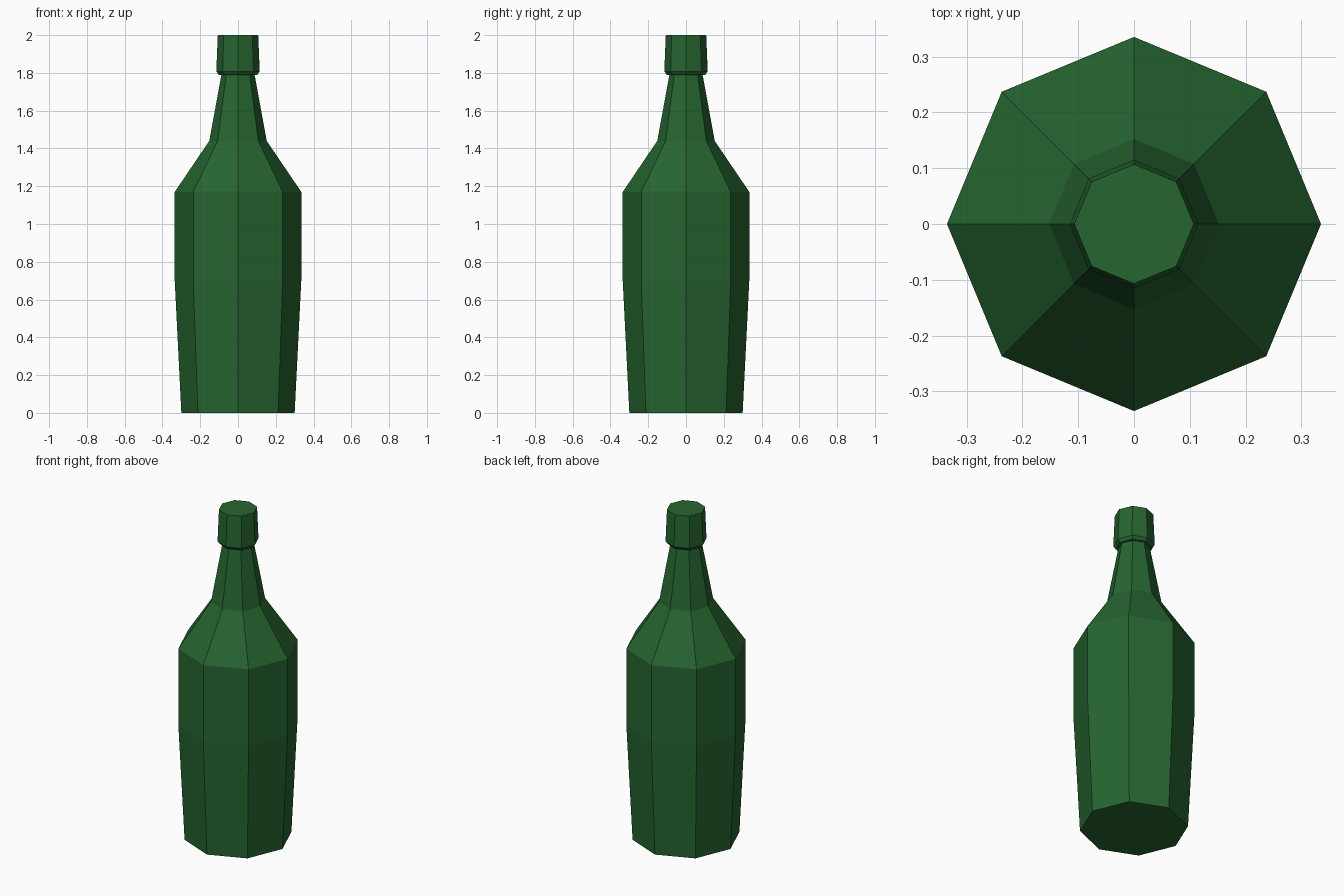
import bpy, bmesh, math

if "Cube" in bpy.data.objects:
    bpy.data.objects.remove(bpy.data.objects["Cube"])

SIDES = 8

glass = bpy.data.materials.new("green glass")
glass.diffuse_color = (0.019, 0.13, 0.029, 1)
glass.use_nodes = True
glass.node_tree.nodes["Principled BSDF"].inputs["Base Color"].default_value = glass.diffuse_color


def lathe(name, profile):
    """Closed eight-sided solid from (radius, height) pairs, bottom to top."""
    bm = bmesh.new()
    rings = []
    for r, z in profile:
        rings.append([bm.verts.new((r * math.cos(2 * math.pi * i / SIDES),
                                    r * math.sin(2 * math.pi * i / SIDES), z))
                      for i in range(SIDES)])
    for low, high in zip(rings, rings[1:]):
        for i in range(SIDES):
            j = (i + 1) % SIDES
            bm.faces.new((low[i], low[j], high[j], high[i]))
    bm.faces.new(rings[0][::-1])
    bm.faces.new(rings[-1])
    mesh = bpy.data.meshes.new(name)
    bm.to_mesh(mesh)
    bm.free()
    mesh.materials.append(glass)
    obj = bpy.data.objects.new(name, mesh)
    bpy.context.collection.objects.link(obj)
    return obj


# Tapered body, sloping shoulder, neck and thick bottle lip in one profile
lathe("bottle", [(0.30, 0), (0.335, 0.70), (0.335, 1.17), (0.152, 1.44),
                 (0.088, 1.79), (0.102, 1.79), (0.115, 1.808), (0.107, 2.0)])
